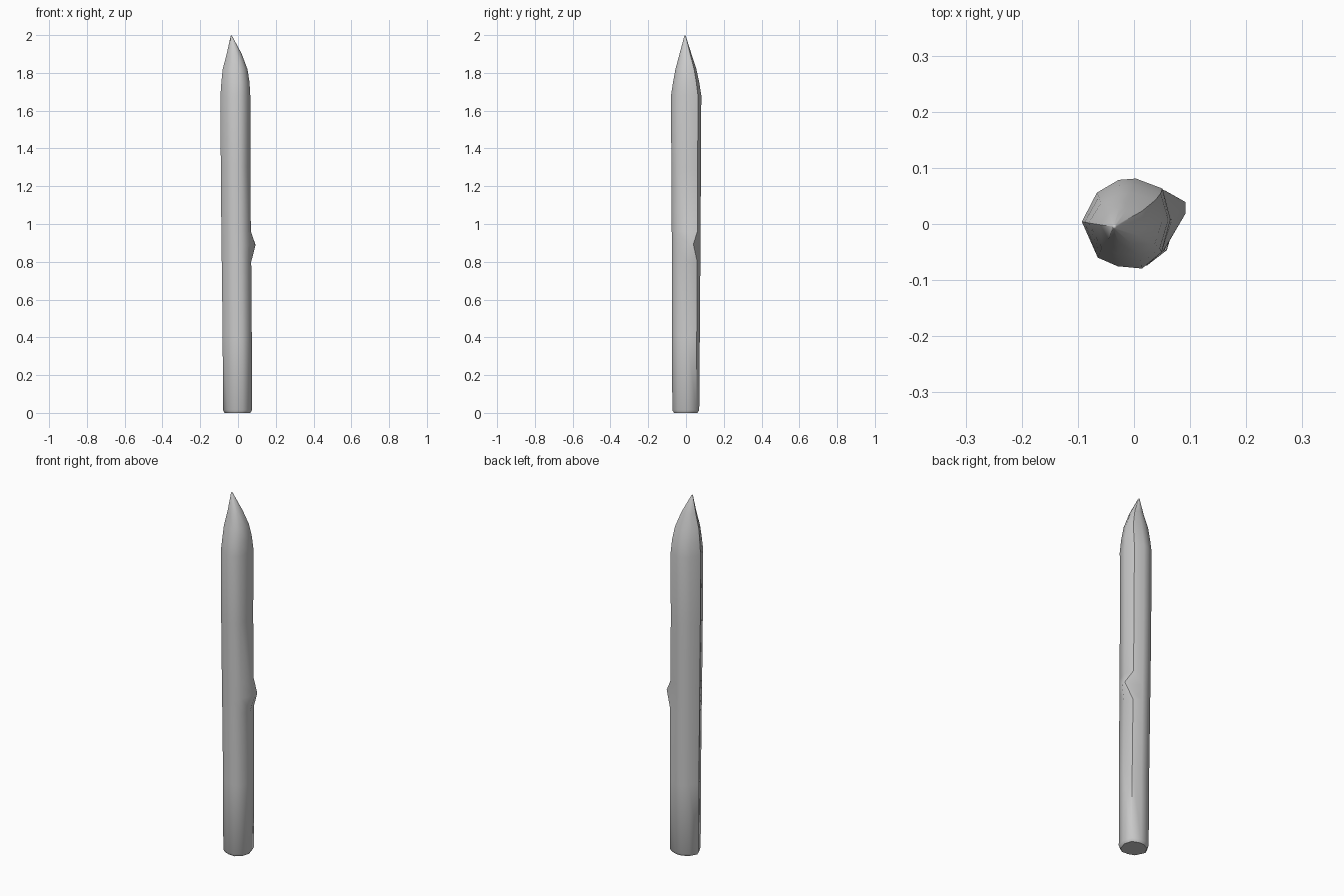
import bpy, bmesh, math
from mathutils import Vector

if "Cube" in bpy.data.objects:
    bpy.data.objects.remove(bpy.data.objects["Cube"])

# Slightly irregular ten-sided cross-section (unit size)
SECTION = [(-1, .05), (-.66, .69), (-.17, .97), (.22, 1.0), (.82, .78),
           (1, .1), (.8, -.62), (.36, -.98), (-.19, -.93), (-.64, -.74)]

# Rings from foot to tip: z, centre x, centre y, radius x, radius y
RINGS = [(0, -.003, -.002, .068, .063), (.015, -.003, -.002, .077, .072),
         (.40, -.004, -.001, .077, .074), (.80, -.008, 0, .078, .076),
         (.885, -.009, 0, .078, .076), (.96, -.010, 0, .078, .077),
         (1.30, -.013, 0, .078, .079), (1.68, -.014, 0, .079, .081),
         (1.75, -.0135, 0, .0745, .070), (1.82, -.0155, -.001, .0655, .056),
         (1.90, -.020, -.003, .040, .032), (1.995, -.035, -.005, .004, .004)]

bm = bmesh.new()
rings = [[bm.verts.new((cx + x * rx, cy + y * ry, z)) for x, y in SECTION]
         for z, cx, cy, rx, ry in RINGS]
n = len(SECTION)
for a, b in zip(rings, rings[1:]):
    for i in range(n):
        j = (i + 1) % n
        bm.faces.new((a[i], a[j], b[j], b[i]))

# Foot cap and point
bm.faces.new(rings[0])
tip = bm.verts.new((-.035, -.005, 2.0))
for i in range(n):
    bm.faces.new((rings[-1][i], rings[-1][(i + 1) % n], tip))

# Branch knot pulled out of the right side
rings[4][4].co = Vector((.092, .039, .892))
rings[4][5].co = Vector((.092, .019, .885))

bmesh.ops.recalc_face_normals(bm, faces=bm.faces)
mesh = bpy.data.meshes.new("wooden_stake")
bm.to_mesh(mesh)
bm.free()
stake = bpy.data.objects.new("wooden_stake", mesh)
bpy.context.collection.objects.link(stake)

# Smooth sides, crisp foot
bpy.context.view_layer.objects.active = stake
stake.select_set(True)
bpy.ops.object.shade_smooth_by_angle(angle=math.radians(50))
